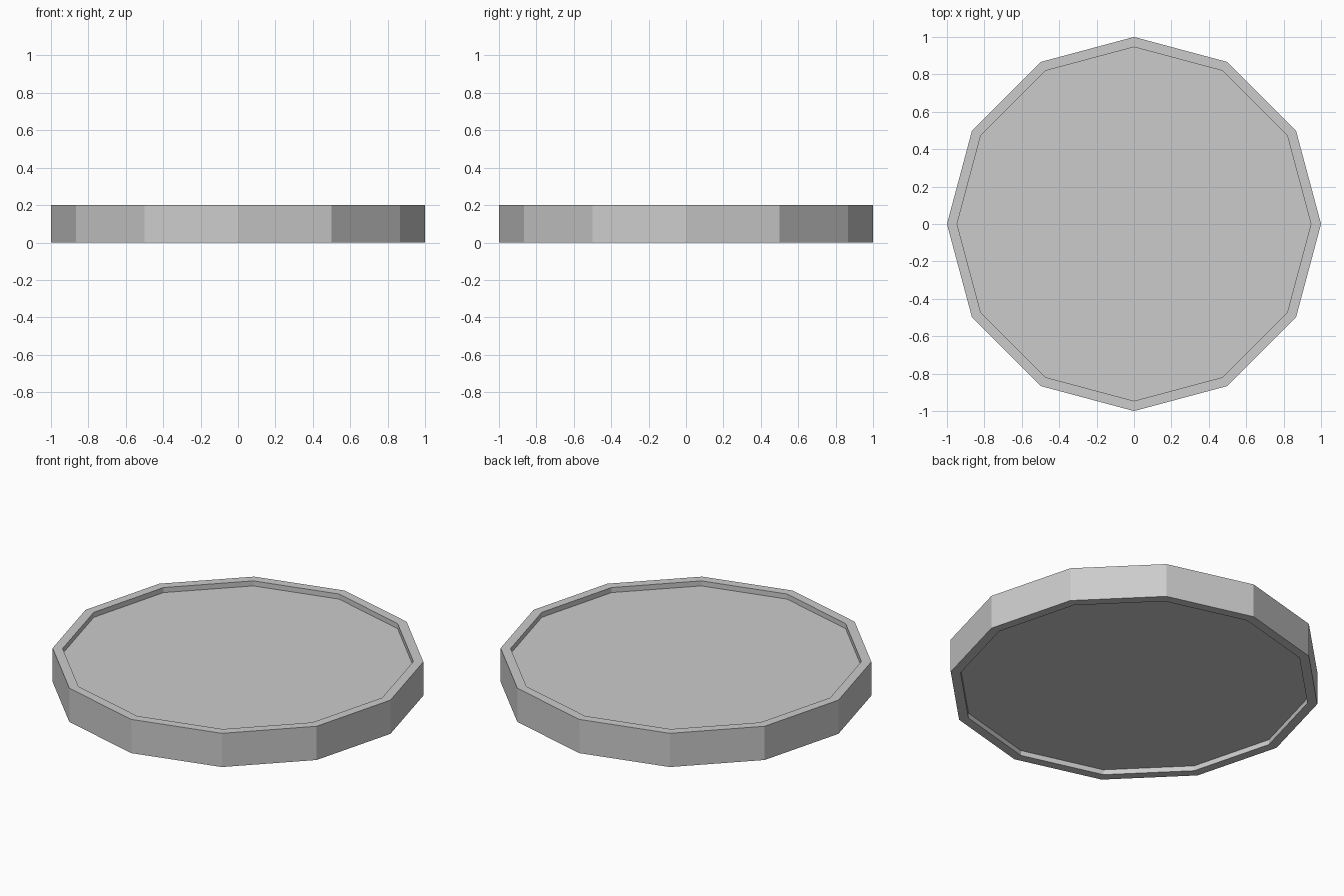
import bpy, bmesh, math

if "Cube" in bpy.data.objects:
    bpy.data.objects.remove(bpy.data.objects["Cube"])

SIDES, RADIUS, INNER, HEIGHT, RECESS = 12, 1.0, 0.946, 0.2, 0.03

# Closed profile (radius, z), from bottom recess round the rim to top recess
profile = [(INNER, RECESS), (INNER, 0), (RADIUS, 0),
           (RADIUS, HEIGHT), (INNER, HEIGHT), (INNER, HEIGHT - RECESS)]

bm = bmesh.new()
rings = []
for r, z in profile:
    rings.append([bm.verts.new((r * math.cos(math.tau * i / SIDES),
                                r * math.sin(math.tau * i / SIDES), z))
                  for i in range(SIDES)])

# Rim walls
for a, b in zip(rings, rings[1:]):
    for i in range(SIDES):
        j = (i + 1) % SIDES
        bm.faces.new((a[i], a[j], b[j], b[i]))

# Recessed underside and top panel
bm.faces.new(rings[0][::-1])
bm.faces.new(rings[-1])
bmesh.ops.recalc_face_normals(bm, faces=bm.faces[:])

mesh = bpy.data.meshes.new("recessed_disc")
bm.to_mesh(mesh)
bm.free()
bpy.context.collection.objects.link(bpy.data.objects.new("recessed_disc", mesh))
